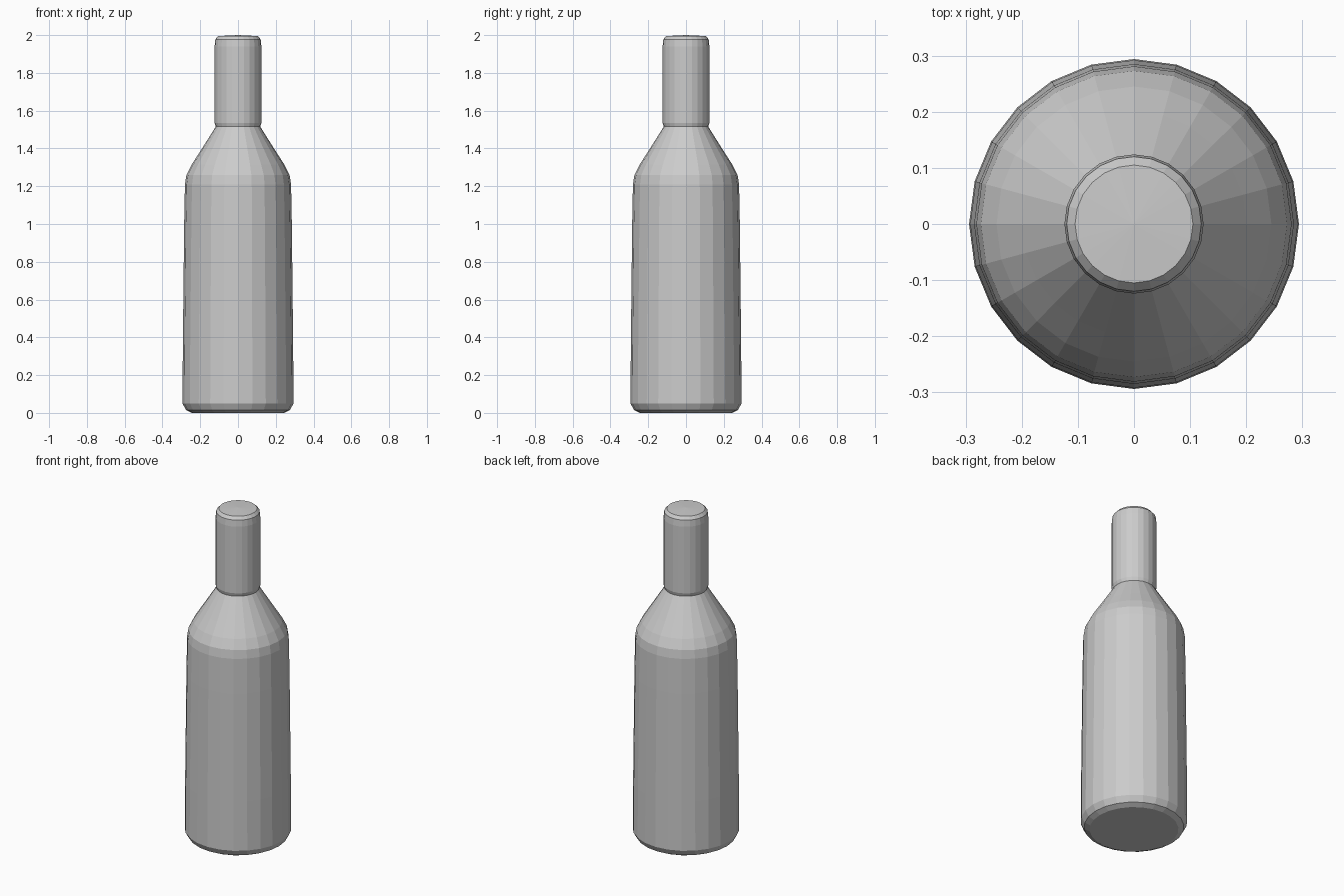
import bpy, bmesh, math

if "Cube" in bpy.data.objects:
    bpy.data.objects.remove(bpy.data.objects["Cube"])

SIDES = 24

# silhouette from base to lip: (radius, height)
PROFILE = [
    (0.245, 0.0), (0.275, 0.015), (0.294, 0.05), (0.292, 0.35), (0.285, 1.0),
    (0.281, 1.21), (0.273, 1.26), (0.245, 1.315), (0.20, 1.385), (0.118, 1.515),
    (0.124, 1.535), (0.124, 1.94), (0.12, 1.978), (0.105, 1.995),
]


def lathe(name, profile, sides):
    bm = bmesh.new()
    rings = []
    for r, z in profile:
        rings.append([bm.verts.new((r * math.cos(2 * math.pi * i / sides),
                                    r * math.sin(2 * math.pi * i / sides), z))
                      for i in range(sides)])
    for low, high in zip(rings, rings[1:]):
        for i in range(sides):
            j = (i + 1) % sides
            bm.faces.new((low[i], low[j], high[j], high[i]))
    # flat base and slightly domed closed top
    bm.faces.new(rings[0][::-1])
    tip = bm.verts.new((0, 0, 2.0))
    for i in range(sides):
        bm.faces.new((rings[-1][i], rings[-1][(i + 1) % sides], tip))
    bmesh.ops.recalc_face_normals(bm, faces=bm.faces)
    mesh = bpy.data.meshes.new(name)
    bm.to_mesh(mesh)
    bm.free()
    obj = bpy.data.objects.new(name, mesh)
    bpy.context.collection.objects.link(obj)
    return obj


# bottle body, shoulder and neck in one flat-shaded shell
lathe("bottle", PROFILE, SIDES)
